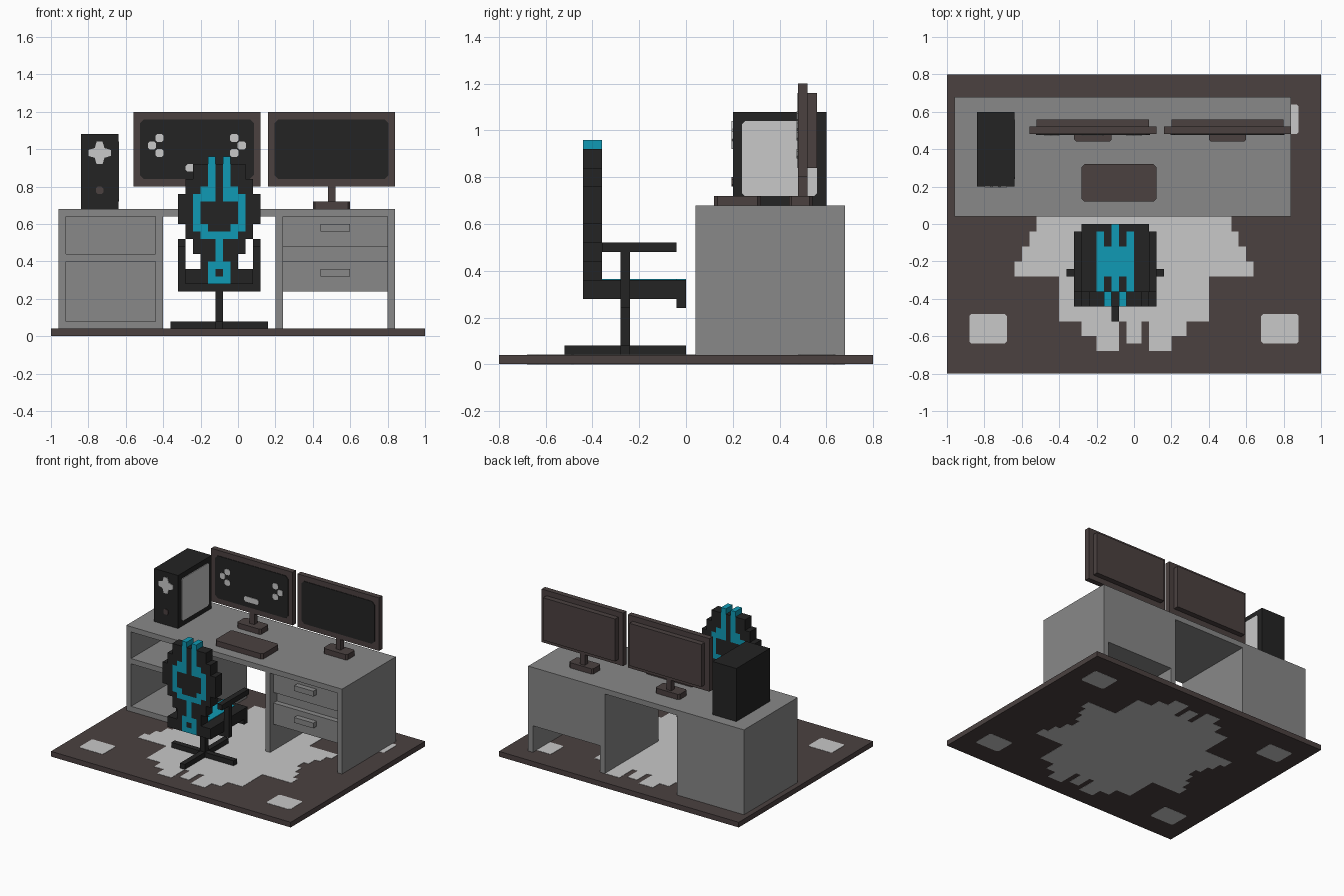
import bpy, bmesh

if "Cube" in bpy.data.objects:
    bpy.data.objects.remove(bpy.data.objects["Cube"])


def material(name, r, g, b):
    m = bpy.data.materials.new(name)
    m.diffuse_color = (r, g, b, 1)
    m.use_nodes = True
    m.node_tree.nodes["Principled BSDF"].inputs["Base Color"].default_value = m.diffuse_color
    return m


BLACK = material("charcoal black", .017, .017, .017)
BROWN = material("dark brown", .070, .053, .051)
GRAY = material("mid gray", .246, .246, .246)
LIGHT = material("light gray", .578, .578, .578)
TEAL = material("teal", .005, .323, .462)


def finish(name, bm, *mats):
    bmesh.ops.remove_doubles(bm, verts=bm.verts, dist=1e-5)
    bmesh.ops.recalc_face_normals(bm, faces=bm.faces)
    me = bpy.data.meshes.new(name)
    bm.to_mesh(me)
    bm.free()
    for m in mats:
        me.materials.append(m)
    ob = bpy.data.objects.new(name, me)
    bpy.context.collection.objects.link(ob)
    return ob


def prism(name, pts, lo, hi, axis, mat):
    """Extrude a 2D outline along axis 0, 1 or 2 from lo to hi."""
    bm = bmesh.new()

    def at(p, d):
        co = list(p)
        co.insert(axis, d)
        return bm.verts.new(co)
    a = [at(p, lo) for p in pts]
    b = [at(p, hi) for p in pts]
    bm.faces.new(a)
    bm.faces.new(b)
    for i in range(len(pts)):
        j = (i + 1) % len(pts)
        bm.faces.new((a[i], a[j], b[j], b[i]))
    return finish(name, bm, mat)


def box(name, x0, x1, y0, y1, z0, z1, mat):
    return prism(name, [(x0, y0), (x1, y0), (x1, y1), (x0, y1)], z0, z1, 2, mat)


def cut_rect(u0, u1, v0, v1, c):
    """Rectangle outline with clipped corners."""
    return [(u0 + c, v0), (u1 - c, v0), (u1, v0 + c), (u1, v1 - c),
            (u1 - c, v1), (u0 + c, v1), (u0, v1 - c), (u0, v0 + c)]


def four_way(q):
    """Mirror a quarter outline across both axes."""
    return (q + [(-x, y) for x, y in reversed(q)] +
            [(-x, -y) for x, y in q] + [(x, -y) for x, y in reversed(q)])


# floor with inlaid pelt-shaped rug and corner patches
box("floor", -1, 1, -.8, .8, .001, .04, BROWN)
quarter = [(.52, .04), (.56, .04), (.56, .12), (.60, .12), (.60, .20), (.64, .20),
           (.64, .28), (.40, .28), (.40, .52), (.28, .52), (.28, .60), (.20, .60),
           (.20, .68), (.08, .68), (.08, .52), (.04, .52), (.04, .64)]
prism("rug", four_way(quarter), 0, .042, 2, LIGHT)
for x in (-.88, .68):
    for y in (-.64, .48):
        prism("corner_patch", cut_rect(x, x + .2, y, y + .16, .012), 0, .042, 2, LIGHT)

# desk top
box("desk_top", -.96, .84, .04, .68, .64, .68, GRAY)

# open shelf cabinet on the left
for x in (-.96, -.44):
    box("shelf_side", x, x + .04, .04, .68, .04, .64, GRAY)
box("shelf_back", -.92, -.44, .64, .68, .04, .64, GRAY)
for z in (.04, .40):
    box("shelf_board", -.92, -.44, .04, .64, z, z + .04, GRAY)

# drawer unit on the right
for x in (.20, .80):
    box("drawer_unit_side", x, x + .04, .04, .68, .04, .64, GRAY)
box("drawer_body", .24, .80, .12, .68, .24, .64, GRAY)
for z in (.24, .48):
    box("drawer_front", .24, .80, .08, .12, z, z + .16, GRAY)
    box("drawer_handle", .44, .60, .04, .08, z + .08, z + .12, GRAY)

# computer tower with side window, front emblem and button
box("tower", -.84, -.64, .20, .60, .68, 1.08, BLACK)
prism("tower_window", cut_rect(.24, .56, .72, 1.04, .012), -.64, -.635, 0, LIGHT)
star = four_way([(.06, .016), (.026, .026), (.016, .06)])
prism("tower_ornament", [(x - .74, z + .98) for x, z in star], .195, .20, 1, LIGHT)
prism("tower_button", cut_rect(-.76, -.72, .76, .80, .01), .195, .20, 1, BROWN)

# two monitors on stands
for c in (-.22, .50):
    box("monitor_frame", c - .34, c + .34, .48, .52, .80, 1.20, BROWN)
    box("monitor_back", c - .30, c + .30, .52, .56, .84, 1.16, BROWN)
    prism("monitor_screen", cut_rect(c - .305, c + .305, .84, 1.16, .022),
          .476, .48, 1, BLACK)
    box("monitor_post", c - .02, c + .02, .48, .52, .72, .80, BROWN)
    prism("monitor_base", cut_rect(c - .10, c + .10, .44, .54, .012), .68, .72, 2, BROWN)

# simple face on the left screen: two arrow eyes and a mouth
for s in (-1, 1):
    for d, z in ((.20, 1.06), (.24, 1.02), (.20, .98)):
        x = -.22 + s * d
        prism("screen_eye", cut_rect(x - .022, x + .022, z - .022, z + .022, .01),
              .472, .476, 1, LIGHT)
prism("screen_mouth", cut_rect(-.28, -.16, .88, .92, .01), .472, .476, 1, LIGHT)

# keyboard
prism("keyboard", cut_rect(-.28, .12, .12, .32, .015), .68, .72, 2, BROWN)

# chair back: symmetric rows from top to bottom, centre cell first
CX, S = -.10, .04
rows = [".T....", "#T##..", "#T##..", "#T###.", "#TT##.", "#TTT##", "###T##", "###T##",
        "###T##", "##TT#.", "TTT##.", "T###..", "T###..", "T##...", "TT#...", "#T###.",
        "TT###."]


def cell(i, k):
    return rows[k][abs(i)] if 0 <= k < len(rows) and abs(i) < 6 else "."


bm = bmesh.new()
for k in range(len(rows)):
    for i in range(-5, 6):
        if cell(i, k) == ".":
            continue
        x0, z0 = CX + (i - .5) * S, .92 - k * S
        x1, z1, y0, y1 = x0 + S, z0 + S, -.44, -.36
        quads = [[(x0, y, z0), (x1, y, z0), (x1, y, z1), (x0, y, z1)] for y in (y0, y1)]
        # side walls only where the neighbouring cell is empty
        for di, dk, (a, b) in ((-1, 0, ((x0, z0), (x0, z1))), (1, 0, ((x1, z0), (x1, z1))),
                               (0, 1, ((x0, z0), (x1, z0))), (0, -1, ((x0, z1), (x1, z1)))):
            if cell(i + di, k + dk) == ".":
                quads.append([(a[0], y0, a[1]), (b[0], y0, b[1]),
                              (b[0], y1, b[1]), (a[0], y1, a[1])])
        for q in quads:
            f = bm.faces.new([bm.verts.new(v) for v in q])
            f.material_index = int(cell(i, k) == "T")
finish("chair_back", bm, BLACK, TEAL)

# seat with front lip and teal stripes
box("seat", CX - .18, CX + .18, -.36, 0, .28, .36, BLACK)
box("seat_lip", CX - .18, CX + .18, -.04, 0, .24, .28, BLACK)
box("seat_panel", CX - .10, CX + .10, -.28, -.12, .36, .364, TEAL)
for d in (-.08, 0, .08):
    front = 0 if d == 0 else -.04
    box("seat_stripe", CX + d - .02, CX + d + .02, -.12, front, .36, .364, TEAL)
    box("seat_stripe", CX + d - .02, CX + d + .02, -.36, -.28, .36, .364, TEAL)

# armrests on a bar below the seat
box("arm_bar", CX - .18, CX + .18, -.28, -.24, .24, .28, BLACK)
for s in (-1, 1):
    x = CX + s * .20
    box("arm_post", x - .02, x + .02, -.28, -.24, .24, .48, BLACK)
    box("armrest", x - .02, x + .02, -.36, -.04, .48, .52, BLACK)

# pedestal and cross foot
box("pedestal", CX - .02, CX + .02, -.28, -.24, .08, .24, BLACK)
prism("cross_foot", [(x + CX, y - .26) for x, y in four_way([(.26, .02), (.02, .02), (.02, .26)])],
      .04, .08, 2, BLACK)
